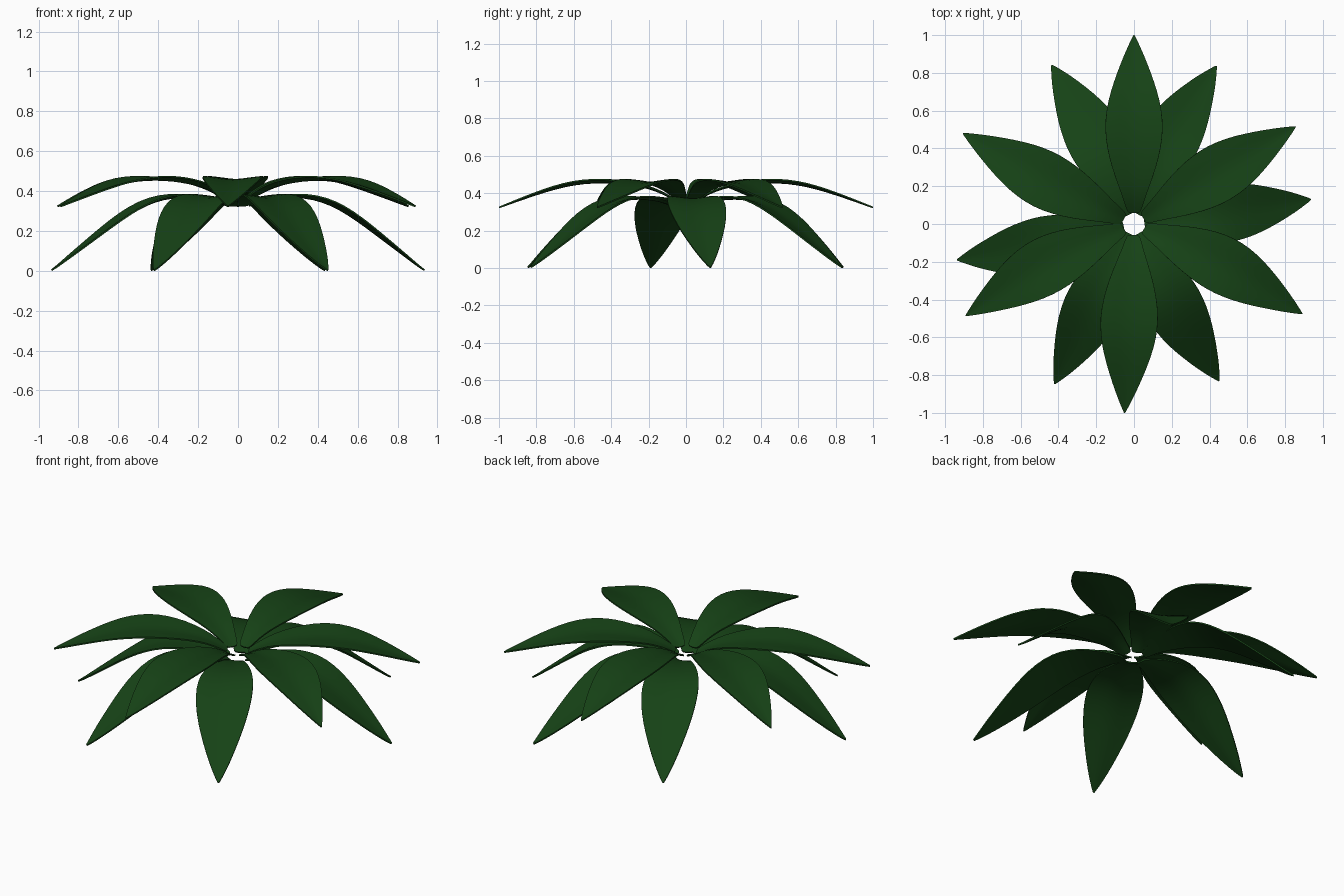
import bpy, math

if "Cube" in bpy.data.objects:
    bpy.data.objects.remove(bpy.data.objects["Cube"])

green = bpy.data.materials.new("leaf_green")
green.diffuse_color = (0.008, 0.055, 0.008, 1)
green.use_nodes = True
green.node_tree.nodes["Principled BSDF"].inputs["Base Color"].default_value = green.diffuse_color

# Midrib stations: fraction along leaf, height, half width
UPPER = [(0.06, .36, .035), (.12, .395, .052), (.2, .425, .082), (.3, .443, .117), (.4, .452, .142),
         (.5, .452, .154), (.6, .442, .147), (.7, .42, .124), (.8, .39, .09), (.9, .357, .05),
         (.97, .333, .018), (1, .323, .003)]
LOWER = [(0.06, .325, .035), (.12, .347, .052), (.2, .362, .084), (.3, .368, .12), (.4, .358, .146),
         (.5, .326, .157), (.6, .273, .15), (.7, .207, .128), (.8, .137, .094), (.9, .068, .055),
         (.97, .02, .02), (1, .003, .004)]
# Position across the leaf (-1..1) and edge lift per unit of half width
ACROSS = [(-1, .14), (-.55, .095), (0, 0), (.55, .095), (1, .14)]


def leaf(name, stations, tip, bow):
    """Folded leaf blade running from the centre to the tip, bowed sideways."""
    length, ang = math.hypot(*tip), math.atan2(tip[1], tip[0])
    c, s = math.cos(ang), math.sin(ang)
    verts, faces, n = [], [], len(ACROSS)
    for t, z, w in stations:
        r = t * length
        for u, lift in ACROSS:
            v = u * w + bow * math.sin(math.pi * t)
            verts.append((r * c - v * s, r * s + v * c, z + lift * w))
    for i in range(len(stations) - 1):
        for j in range(n - 1):
            a = i * n + j
            faces.append((a, a + n, a + n + 1, a + 1))
    me = bpy.data.meshes.new(name)
    me.from_pydata(verts, [], faces)
    me.materials.append(green)
    me.shade_smooth()
    ob = bpy.data.objects.new(name, me)
    bpy.context.collection.objects.link(ob)
    sub = ob.modifiers.new("smooth", 'SUBSURF')
    sub.levels = sub.render_levels = 1
    sol = ob.modifiers.new("thickness", 'SOLIDIFY')
    sol.thickness = .008
    sol.offset = 0
    # Keep the rim sharp
    bpy.context.view_layer.objects.active = ob
    ob.select_set(True)
    for m in ("smooth", "thickness"):
        bpy.ops.object.modifier_apply(modifier=m)
    bpy.ops.object.shade_smooth_by_angle(angle=math.radians(40))
    ob.select_set(False)


# Upper whorl: tip position and sideways bow
for i, (x, y, b) in enumerate([(0, 1, 0), (.855, .515, 0), (.89, -.475, .03),
                               (-.05, -1, 0), (-.89, -.485, -.03), (-.905, .48, .015)]):
    leaf(f"upper_leaf_{i + 1}", UPPER, (x, y), b)

# Lower drooping whorl
for i, (x, y, b) in enumerate([(.435, .835, .035), (.935, .13, -.01), (.45, -.83, -.02),
                               (-.42, -.845, 0), (-.935, -.19, .018), (-.435, .84, -.025)]):
    leaf(f"lower_leaf_{i + 1}", LOWER, (x, y), b)
